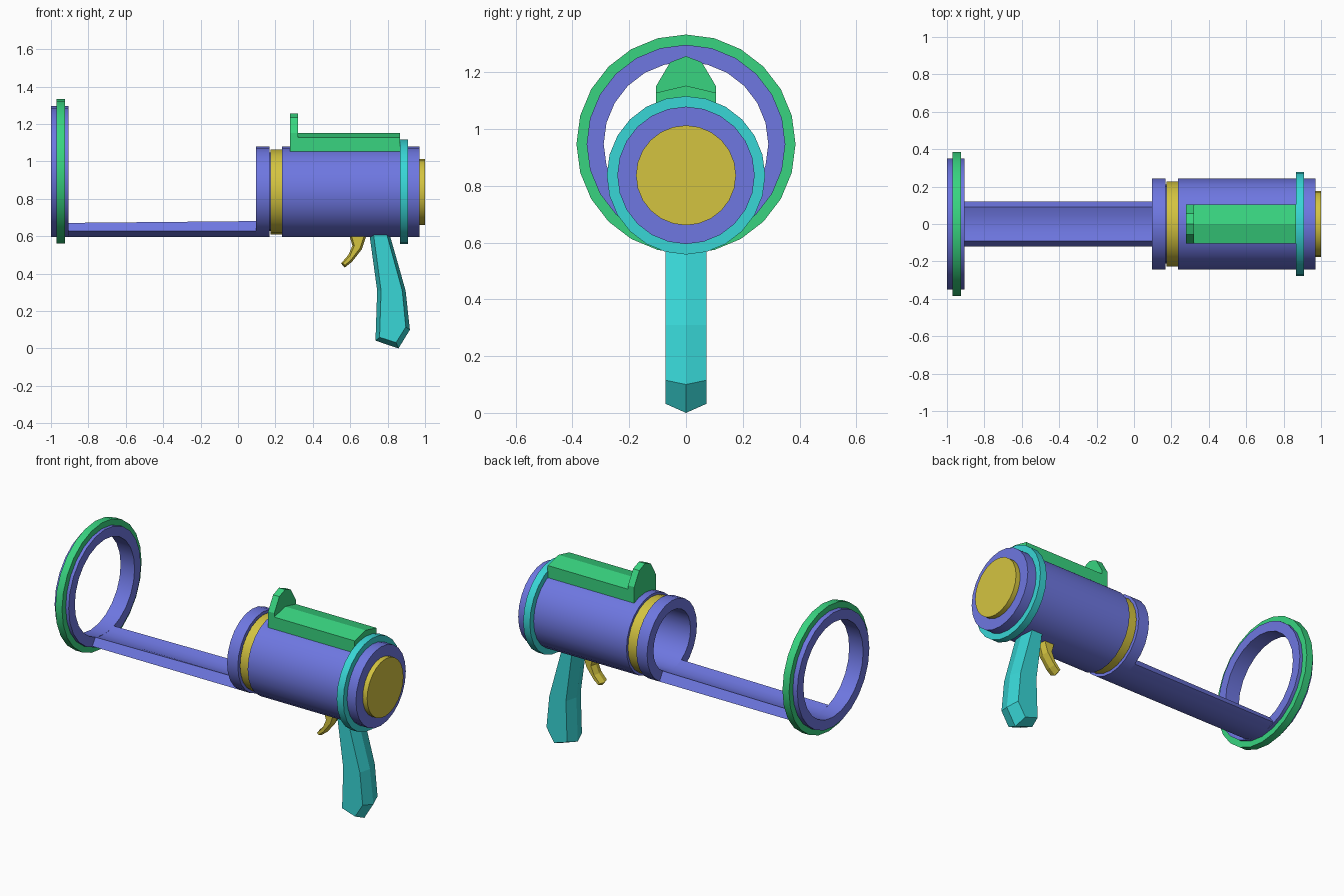
import bpy, bmesh, math

if "Cube" in bpy.data.objects:
    bpy.data.objects.remove(bpy.data.objects["Cube"])


def material(name, rgb):
    lin = [((c / 255 + 0.055) / 1.055) ** 2.4 for c in rgb]
    m = bpy.data.materials.new(name)
    m.diffuse_color = (*lin, 1)
    m.use_nodes = True
    m.node_tree.nodes["Principled BSDF"].inputs["Base Color"].default_value = m.diffuse_color
    return m


PURPLE = material("violet blue", (110, 119, 225))
GREEN = material("green", (56, 212, 128))
CYAN = material("cyan", (56, 214, 214))
YELLOW = material("mustard yellow", (212, 196, 64))

SIDES = 24
BARREL_Z, RING_Z = 0.837, 0.947


def finish(name, bm, mat, smooth=False):
    bmesh.ops.recalc_face_normals(bm, faces=bm.faces)
    me = bpy.data.meshes.new(name)
    bm.to_mesh(me)
    bm.free()
    me.materials.append(mat)
    ob = bpy.data.objects.new(name, me)
    bpy.context.collection.objects.link(ob)
    if smooth:
        bpy.ops.object.select_all(action='DESELECT')
        ob.select_set(True)
        bpy.context.view_layer.objects.active = ob
        bpy.ops.object.shade_smooth_by_angle(angle=math.radians(30))
    return ob


def loft(name, rings, mat, closed=False, smooth=False):
    """Skin between loops of points; cap the ends, or join last to first."""
    bm = bmesh.new()
    loops = [[bm.verts.new(p) for p in ring] for ring in rings]
    n = len(loops[0])
    pairs = list(zip(loops, loops[1:]))
    if closed:
        pairs.append((loops[-1], loops[0]))
    else:
        bm.faces.new(loops[0])
        bm.faces.new(loops[-1])
    for a, b in pairs:
        for i in range(n):
            j = (i + 1) % n
            bm.faces.new((a[i], a[j], b[j], b[i]))
    return finish(name, bm, mat, smooth)


def lathe(name, profile, z, mat, closed=False):
    """Turn (x, radius) points round a lengthwise axis at height z."""
    angles = [2 * math.pi * i / SIDES for i in range(SIDES)]
    rings = [[(x, r * math.sin(a), z + r * math.cos(a)) for a in angles]
             for x, r in profile]
    return loft(name, rings, mat, closed, True)


def hoop(name, x0, x1, r0, r1, z, mat):
    return lathe(name, [(x0, r0), (x0, r1), (x1, r1), (x1, r0)], z, mat, True)


def ridged(name, middle, side, w, mat):
    """Side-on outline, widest at the centre plane and smaller at y = +-w."""
    rings = [[(x, y, z) for x, z in pts]
             for y, pts in ((-w, side), (0, middle), (w, side))]
    return loft(name, rings, mat)


def extrude_x(name, half, x0, x1, mat):
    """Mirror a half section of (y, z) points and extrude along x."""
    section = half + [(-y, z) for y, z in reversed(half) if y > 0]
    return loft(name, [[(x, y, z) for y, z in section] for x in (x0, x1)], mat)


# barrel with blind bore and a groove for the band
lathe("barrel", [(0.95, 0.18), (0.095, 0.18), (0.095, 0.242), (0.168, 0.242),
                 (0.168, 0.21), (0.235, 0.21), (0.235, 0.242), (0.97, 0.242)],
      BARREL_Z, PURPLE)
hoop("front_band", 0.173, 0.235, 0.2, 0.227, BARREL_Z, YELLOW)
hoop("rear_collar", 0.865, 0.91, 0.23, 0.279, BARREL_Z, CYAN)
lathe("rear_cap", [(0.96, 0.176), (1.0, 0.176)], BARREL_Z, YELLOW)

# large front hoop
hoop("front_hoop", -1.0, -0.905, 0.29, 0.35, RING_Z, PURPLE)
hoop("hoop_rim", -0.97, -0.925, 0.33, 0.386, RING_Z, GREEN)

# curved lower rail joining hoop and barrel
arc = [math.radians(a) for a in (-30, -15, 0, 15, 30)]
outer = [(0.242 * math.sin(a), BARREL_Z - 0.242 * math.cos(a)) for a in arc]
inner = [(0.18 * math.sin(a), BARREL_Z - 0.18 * math.cos(a)) for a in arc]
inner_front = [(y, RING_Z - math.sqrt(0.29 ** 2 - y * y)) for y, _ in inner]
loft("lower_rail",
     [[(x, y, z) for y, z in outer + top[::-1]]
      for x, top in ((-0.905, inner_front), (0.095, inner))],
     PURPLE, smooth=True)

# top rail and sight
extrude_x("top_rail", [(0, 1.04), (0.105, 1.05), (0.105, 1.128), (0, 1.153)],
          0.30, 0.866, GREEN)
extrude_x("sight", [(0, 1.04), (0.105, 1.05), (0.105, 1.152), (0.056, 1.235),
                    (0, 1.257)], 0.278, 0.32, GREEN)

# grip
ridged("grip",
       [(0.70, 0.63), (0.805, 0.63), (0.896, 0.31), (0.919, 0.10),
        (0.858, 0.0), (0.735, 0.042), (0.744, 0.31)],
       [(0.722, 0.63), (0.79, 0.63), (0.878, 0.31), (0.897, 0.115),
        (0.845, 0.032), (0.757, 0.06), (0.765, 0.31)], 0.072, CYAN)

# trigger
ridged("trigger",
       [(0.59, 0.62), (0.692, 0.62), (0.662, 0.53), (0.61, 0.464),
        (0.57, 0.432), (0.551, 0.455), (0.59, 0.50), (0.612, 0.55)],
       [(0.602, 0.62), (0.68, 0.62), (0.652, 0.536), (0.603, 0.472),
        (0.571, 0.445), (0.562, 0.456), (0.60, 0.498), (0.622, 0.55)],
       0.035, YELLOW)
